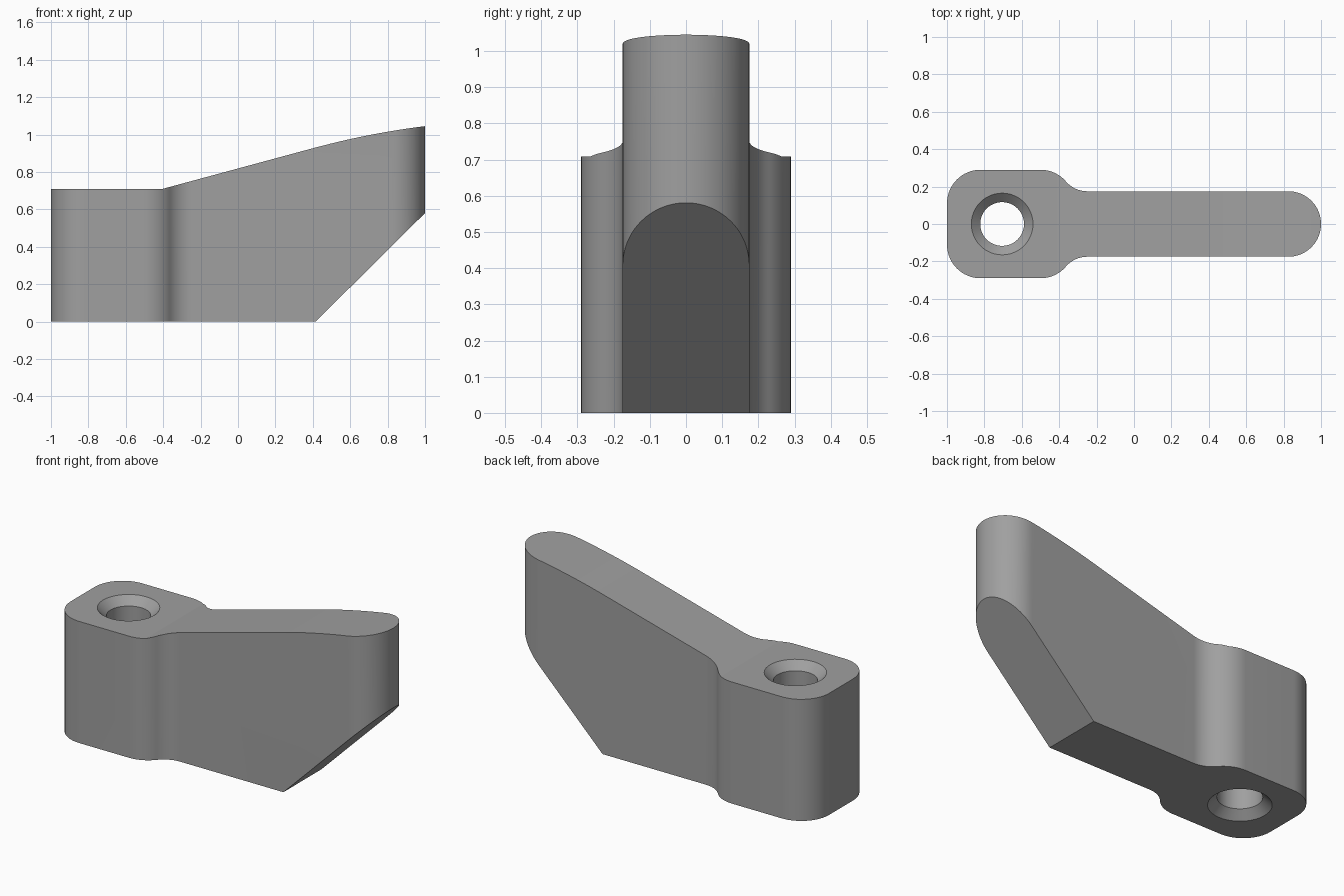
import bpy, bmesh, math
from math import sin, cos, radians

if "Cube" in bpy.data.objects:
    bpy.data.objects.remove(bpy.data.objects["Cube"])


def arc(cx, cy, r, a0, a1, n=12):
    return [(cx + r * cos(radians(a0 + (a1 - a0) * i / n)),
             cy + r * sin(radians(a0 + (a1 - a0) * i / n))) for i in range(n + 1)]


def prism(name, points, to3d, offset):
    """Extrude a closed outline placed by to3d along the offset vector."""
    bm = bmesh.new()
    face = bm.faces.new([bm.verts.new(to3d(a, b)) for a, b in points])
    ext = bmesh.ops.extrude_face_region(bm, geom=[face])
    bmesh.ops.translate(bm, vec=offset, verts=[
        v for v in ext["geom"] if isinstance(v, bmesh.types.BMVert)])
    return finish(name, bm)


def finish(name, bm):
    bmesh.ops.recalc_face_normals(bm, faces=bm.faces)
    mesh = bpy.data.meshes.new(name)
    bm.to_mesh(mesh)
    bm.free()
    obj = bpy.data.objects.new(name, mesh)
    bpy.context.collection.objects.link(obj)
    return obj


def boolean(target, cutter, operation):
    mod = target.modifiers.new(operation, 'BOOLEAN')
    mod.operation, mod.object, mod.solver = operation, cutter, 'EXACT'
    bpy.context.view_layer.objects.active = target
    bpy.ops.object.modifier_apply(modifier=mod.name)
    bpy.data.objects.remove(cutter)


# Plan outline: rounded nose, narrow arm, S-curve shoulder, rounded head
HALF_HEAD, HALF_ARM, R_OUT, R_IN = 0.29, 0.175, 0.18, 0.15
turn = 2 * math.degrees(math.atan2(HALF_HEAD - HALF_ARM, 0.25))
upper = arc(1 - HALF_ARM, 0, HALF_ARM, 0, 90, 20)
upper += arc(-0.25, HALF_ARM + R_IN, R_IN, -90, -90 - turn)
upper += arc(-0.50, HALF_HEAD - R_OUT, R_OUT, 90 - turn, 90)[1:]
upper += arc(-1 + R_OUT, HALF_HEAD - R_OUT, R_OUT, 90, 180, 16)
plan = upper + [(x, -y) for x, y in reversed(upper[1:])]
lever = prism("lever", plan, lambda x, y: (x, y, 0), (0, 0, 1.3))

# Side profile: flat head, rising arm that eases off, bevelled underside at the nose
side = [(-1.1, 0), (0.415, 0), (1.1, 0.68)]
for i in range(14, -1, -1):
    d = 0.7 * i / 14
    side.append((0.4 + d, 0.927 + 0.27 * d - 0.122 * d * d))
side += [(-0.41, 0.708), (-1.1, 0.708)]
boolean(lever, prism("side_cutter", side, lambda x, z: (x, -0.5, z), (0, 1, 0)), 'INTERSECT')

# Bolt hole, countersunk at both ends
bm = bmesh.new()
N, HOLE, SINK, DEPTH, TOP = 48, 0.117, 0.165, 0.045, 0.708
rings = []
for r, z in [(SINK + 0.05, -0.05 * DEPTH / (SINK - HOLE)), (HOLE, DEPTH), (HOLE, TOP - DEPTH),
             (SINK + 0.05, TOP + 0.05 * DEPTH / (SINK - HOLE))]:
    rings.append([bm.verts.new((-0.705 + r * cos(2 * math.pi * i / N),
                                r * sin(2 * math.pi * i / N), z)) for i in range(N)])
for low, high in zip(rings, rings[1:]):
    for i in range(N):
        j = (i + 1) % N
        bm.faces.new((low[i], low[j], high[j], high[i]))
bm.faces.new(rings[0])
bm.faces.new(rings[-1])
boolean(lever, finish("hole_cutter", bm), 'DIFFERENCE')

# Colour and shading
grey = bpy.data.materials.new("mid_grey")
grey.diffuse_color = (0.35, 0.35, 0.35, 1)
grey.use_nodes = True
grey.node_tree.nodes["Principled BSDF"].inputs["Base Color"].default_value = grey.diffuse_color
lever.data.materials.clear()
lever.data.materials.append(grey)
for poly in lever.data.polygons:
    poly.material_index = 0
bpy.context.view_layer.objects.active = lever
lever.select_set(True)
bpy.ops.object.shade_smooth_by_angle(angle=radians(12))
